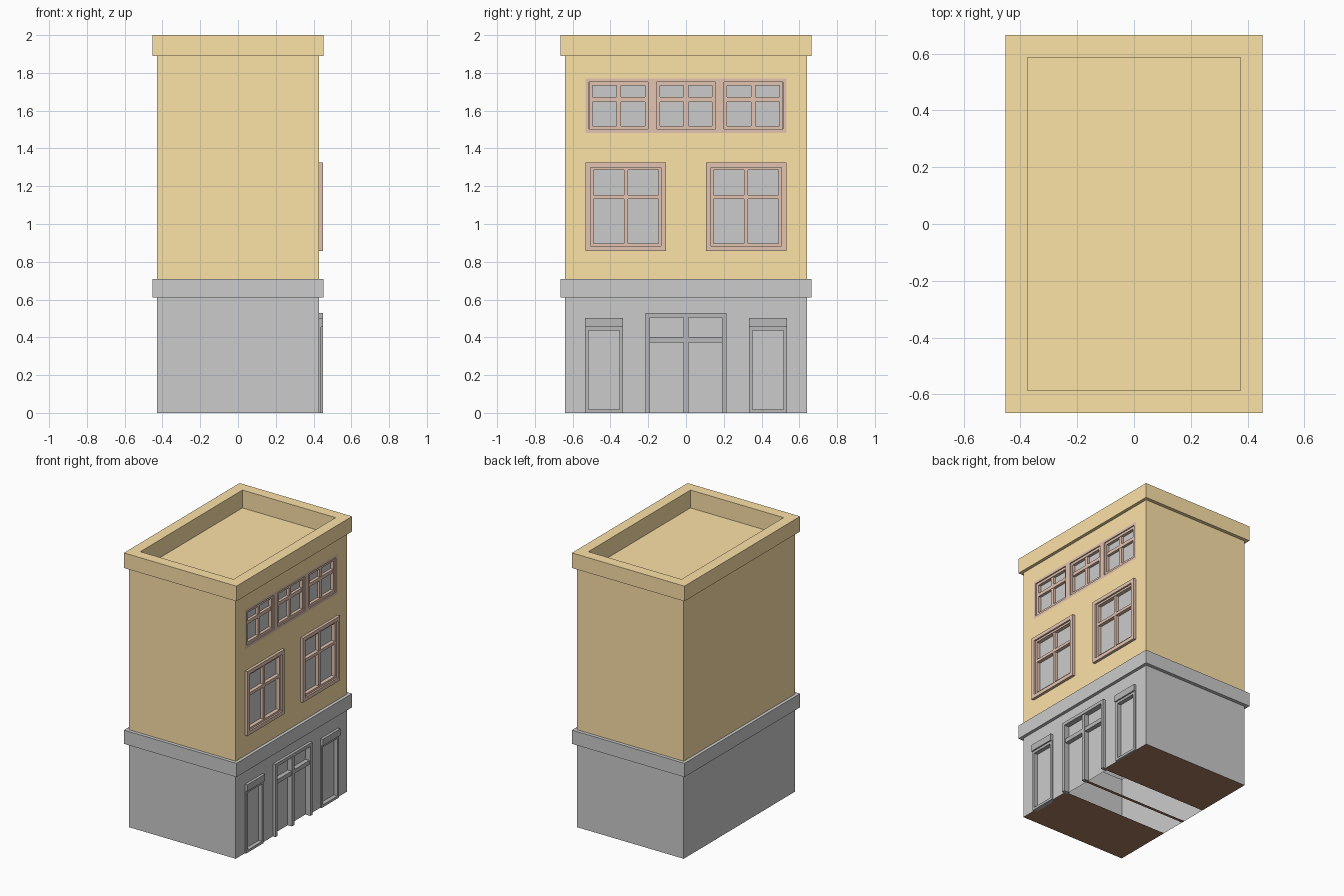
import bpy, bmesh

if "Cube" in bpy.data.objects:
    bpy.data.objects.remove(bpy.data.objects["Cube"])


def material(name, rgb):
    m = bpy.data.materials.new(name)
    m.diffuse_color = (*rgb, 1)
    m.use_nodes = True
    m.node_tree.nodes["Principled BSDF"].inputs["Base Color"].default_value = m.diffuse_color
    return m


OCHRE = material("ochre_plaster", (0.98, 0.76, 0.39))
WOOD = material("brown_wood", (0.77, 0.55, 0.44))
DARK = material("dark_metal", (0.48, 0.48, 0.48))
SOIL = material("dark_brown", (0.38, 0.2, 0.12))
WX, WY = 0.43, 0.64          # wall half sizes
CX, CY = 0.453, 0.665        # cornice half sizes


def finish(name, bm, mat=None):
    me = bpy.data.meshes.new(name)
    bm.to_mesh(me)
    bm.free()
    ob = bpy.data.objects.new(name, me)
    bpy.context.collection.objects.link(ob)
    if mat:
        me.materials.append(mat)


def quad(bm, pts):
    bm.faces.new([bm.verts.new(p) for p in pts])


def pane(bm, y0, y1, z0, z1, x):
    quad(bm, [(x, y0, z0), (x, y1, z0), (x, y1, z1), (x, y0, z1)])


def box(bm, y0, y1, z0, z1, x0, x1):
    vs = bmesh.ops.create_cube(bm, size=1)["verts"]
    bmesh.ops.scale(bm, vec=(x1 - x0, y1 - y0, z1 - z0), verts=vs)
    bmesh.ops.translate(bm, vec=((x0 + x1) / 2, (y0 + y1) / 2, (z0 + z1) / 2), verts=vs)


def frame(bm, y0, y1, z0, z1, w, x0, x1, sill=True):
    box(bm, y0, y0 + w, z0, z1, x0, x1)
    box(bm, y1 - w, y1, z0, z1, x0, x1)
    box(bm, y0 + w, y1 - w, z1 - w, z1, x0, x1)
    if sill:
        box(bm, y0 + w, y1 - w, z0, z0 + w, x0, x1)


def storey(name, rings, holes, mat=None, cap=False):
    """Stacked rectangular rings; the first +x wall gets rectangular openings."""
    bm = bmesh.new()
    loops = [[bm.verts.new((sx * hx, sy * hy, z))
              for sx, sy in ((-1, -1), (1, -1), (1, 1), (-1, 1))] for hx, hy, z in rings]
    for k in range(len(loops) - 1):
        a, b = loops[k], loops[k + 1]
        for i in range(4):
            if (k, i) != (0, 1):
                j = (i + 1) % 4
                bm.faces.new((a[i], a[j], b[j], b[i]))
    if cap:
        bm.faces.new(loops[-1])
    ys = sorted({-WY, WY} | {y for h in holes for y in h[:2]})
    zs = sorted({rings[0][2], rings[1][2]} | {z for h in holes for z in h[2:]})
    for y0, y1 in zip(ys, ys[1:]):
        for z0, z1 in zip(zs, zs[1:]):
            y, z = (y0 + y1) / 2, (z0 + z1) / 2
            if not any(h[0] < y < h[1] and h[2] < z < h[3] for h in holes):
                pane(bm, y0, y1, z0, z1, WX)
    bmesh.ops.remove_doubles(bm, verts=bm.verts, dist=1e-5)
    finish(name, bm, mat)


# Opening rectangles on the street side (y0, y1, z0, z1)
entrance = (-0.214, 0.214, 0, 0.529)
side_doors = [(-0.534, -0.333, 0, 0.503), (0.333, 0.534, 0, 0.503)]
windows = [(-0.532, -0.105, 0.857, 1.326), (0.105, 0.532, 0.857, 1.326)]
attic = (-0.532, 0.532, 1.483, 1.77)

# Ground storey with its belt course, upper storey with parapet and sunken roof
storey("ground_storey", [(WX, WY, 0), (WX, WY, 0.61), (CX, CY, 0.61), (CX, CY, 0.71),
                         (WX, WY, 0.71)], [entrance] + side_doors)
storey("upper_storey", [(WX, WY, 0.71), (WX, WY, 1.89), (CX, CY, 1.89), (CX, CY, 2.0),
                        (0.375, 0.587, 2.0), (0.375, 0.587, 1.87)],
       windows + [attic], OCHRE, cap=True)

# Floor strips under the solid walls and the door mullion
bm = bmesh.new()
for y0, y1 in ((-WY, -0.2), (-0.012, 0.012), (0.2, WY)):
    quad(bm, [(-WX, y0, 0), (-WX, y1, 0), (WX, y1, 0), (WX, y0, 0)])
finish("floor_strips", bm, SOIL)

glass = bmesh.new()

# Middle storey windows: surround, sash and cross bars
for n, (y0, y1, z0, z1) in enumerate(windows):
    bm = bmesh.new()
    frame(bm, y0, y1, z0, z1, 0.027, 0.405, 0.45)
    frame(bm, y0 + 0.027, y1 - 0.027, z0 + 0.027, z1 - 0.027, 0.014, 0.405, 0.438)
    c = (y0 + y1) / 2
    box(bm, c - 0.011, c + 0.011, z0 + 0.04, z1 - 0.04, 0.405, 0.434)
    box(bm, y0 + 0.04, y1 - 0.04, 1.132, 1.153, 0.405, 0.436)
    finish(f"window_frame_{n}", bm, WOOD)
    pane(glass, y0, y1, z0, z1, 0.41)

# Top storey window band: flush surround with three sashes
bm = bmesh.new()
frame(bm, *attic, 0.019, 0.395, 0.43)
for c in (-0.178, 0.178):
    box(bm, c - 0.022, c + 0.022, 1.502, 1.751, 0.395, 0.43)
for c in (-0.356, 0, 0.356):
    frame(bm, c - 0.156, c + 0.156, 1.502, 1.751, 0.018, 0.395, 0.422)
    box(bm, c - 0.013, c + 0.013, 1.52, 1.733, 0.395, 0.418)
    box(bm, c - 0.138, c + 0.138, 1.647, 1.672, 0.395, 0.42)
finish("attic_window_frame", bm, WOOD)
pane(glass, *attic, 0.40)

# Entrance: double door with transom light
bm = bmesh.new()
frame(bm, *entrance, 0.024, 0.405, 0.45, sill=False)
box(bm, -0.014, 0.014, 0, 0.505, 0.405, 0.444)
box(bm, -0.19, 0.19, 0.372, 0.402, 0.405, 0.442)
finish("entrance_frame", bm, DARK)
pane(glass, *entrance, 0.41)

# Narrow shop windows with lintel
for n, (y0, y1, z0, z1) in enumerate(side_doors):
    bm = bmesh.new()
    frame(bm, y0, y1, 0, 0.455, 0.018, 0.405, 0.44)
    box(bm, y0, y1, 0.455, z1, 0.405, 0.45)
    finish(f"shop_window_frame_{n}", bm, DARK)
    pane(glass, y0, y1, z0, z1, 0.41)

finish("glass_panes", glass)
